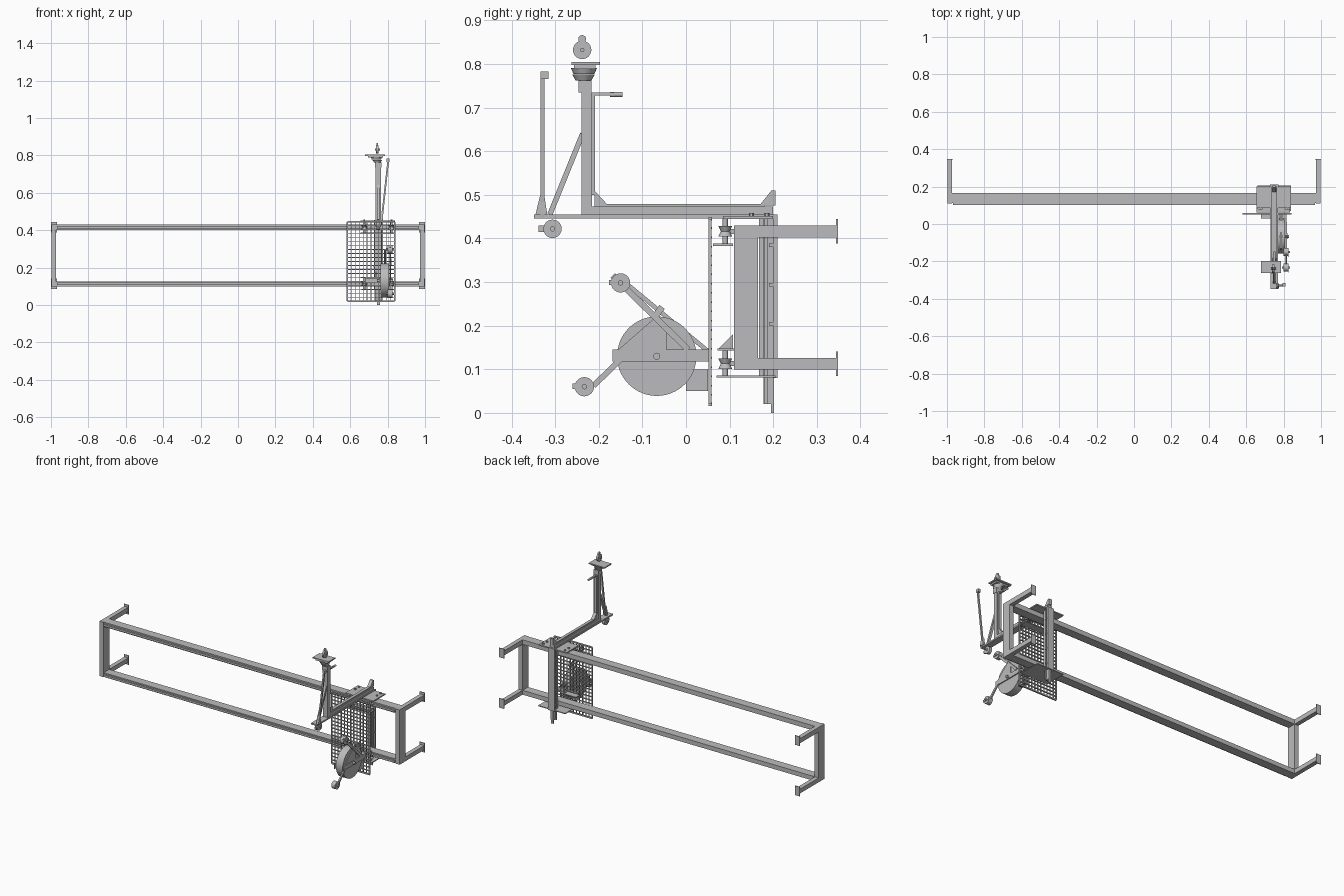
import bpy, bmesh, math
from mathutils import Vector, Matrix

grey = bpy.data.materials.new("painted grey steel")
grey.diffuse_color = (0.5, 0.5, 0.51, 1)


def finish(name, bm, smooth=False):
    bmesh.ops.recalc_face_normals(bm, faces=bm.faces)
    me = bpy.data.meshes.new(name)
    bm.to_mesh(me)
    bm.free()
    me.materials.append(grey)
    ob = bpy.data.objects.new(name, me)
    bpy.context.collection.objects.link(ob)
    if smooth:
        bpy.context.view_layer.objects.active = ob
        ob.select_set(True)
        bpy.ops.object.shade_smooth_by_angle()
        ob.select_set(False)
    return ob


def add_box(bm, x0, x1, y0, y1, z0, z1):
    m = Matrix.Translation(((x0 + x1) / 2, (y0 + y1) / 2, (z0 + z1) / 2))
    bmesh.ops.create_cube(bm, size=1, matrix=m @ Matrix.Diagonal((x1 - x0, y1 - y0, z1 - z0, 1)))


def box(name, *b):
    bm = bmesh.new()
    add_box(bm, *b)
    return finish(name, bm)


def disc(name, c, r, length, axis="X", r2=None, seg=32):
    rot = {"X": Matrix.Rotation(math.pi / 2, 4, "Y"), "Y": Matrix.Rotation(math.pi / 2, 4, "X"),
           "Z": Matrix.Identity(4)}[axis]
    bm = bmesh.new()
    bmesh.ops.create_cone(bm, cap_ends=True, segments=seg, radius1=r, radius2=r if r2 is None else r2,
                          depth=length, matrix=Matrix.Translation(c) @ rot)
    return finish(name, bm, True)


def strut(name, p, q, wx, wd):
    p, q = Vector(p), Vector(q)
    d = (q - p).normalized()
    side = Vector((1, 0, 0))
    side = (side - d * side.dot(d)).normalized()
    up = d.cross(side)
    m = Matrix((side, up, d)).transposed().to_4x4()
    bm = bmesh.new()
    bmesh.ops.create_cube(bm, size=1, matrix=Matrix.Translation((p + q) / 2) @ m
                          @ Matrix.Diagonal((wx, wd, (q - p).length, 1)))
    return finish(name, bm)


def plate(name, pts, x0, x1):
    # side profile in y, z extruded along x
    bm = bmesh.new()
    f = bm.faces.new([bm.verts.new((x0, y, z)) for y, z in pts])
    g = bmesh.ops.extrude_face_region(bm, geom=[f])["geom"]
    for v in g:
        if isinstance(v, bmesh.types.BMVert):
            v.co.x = x1
    return finish(name, bm)


# Long wall frame
for s, side in ((-1, "left"), (1, "right")):
    a, b = sorted((s * 0.972, s * 0.998))
    box(side + "_post", a, b, 0.11, 0.165, 0.10, 0.43)
    for z0, z1, lv in ((0.10, 0.126, "lower"), (0.402, 0.43, "upper")):
        box(f"{side}_{lv}_wall_arm", a, b, 0.165, 0.345, z0, z1)
        zc = (z0 + z1) / 2
        a2, b2 = sorted((s * 0.968, s * 1.0))
        box(f"{side}_{lv}_wall_plate", a2, b2, 0.344, 0.348, zc - 0.028, zc + 0.028)
for z0, z1, lv in ((0.10, 0.126, "lower"), (0.402, 0.43, "upper")):
    box(lv + "_rail", -0.972, 0.972, 0.113, 0.165, z0, z1)
    zc = (z0 + z1) / 2
    box(lv + "_guide_strip", -0.968, 0.968, 0.102, 0.113, zc - 0.006, zc + 0.006)

# Guard mesh
bm = bmesh.new()
X0, X1, Z0, Z1 = 0.585, 0.837, 0.02, 0.445
nx, nz = 12, 20
for i in range(nx + 1):
    x = X0 + (X1 - X0) * i / nx
    w = 0.004 if i in (0, nx) else 0.0018
    add_box(bm, x - w, x + w, 0.052, 0.059, Z0, Z1)
for i in range(nz + 1):
    z = Z0 + (Z1 - Z0) * i / nz
    w = 0.004 if i in (0, nz) else 0.0018
    add_box(bm, X0, X1, 0.0515, 0.0595, z - w, z + w)
finish("guard_mesh", bm)

# Carriage plates with guide rollers
box("carriage_top_plate", 0.655, 0.84, 0.085, 0.20, 0.444, 0.451)
box("carriage_bottom_plate", 0.66, 0.84, 0.07, 0.205, 0.081, 0.086)
box("carriage_upper_shelf", 0.655, 0.835, 0.062, 0.108, 0.383, 0.388)
box("carriage_lower_shelf", 0.655, 0.76, 0.072, 0.11, 0.143, 0.148)
plate("shelf_gusset", [(0.075, 0.148), (0.108, 0.148), (0.108, 0.18)], 0.735, 0.741)
for x in (0.675, 0.82):
    for z in (0.416, 0.113):
        disc("roller_axle", (x, 0.09, z), 0.006, 0.06, "Z", seg=16)
        disc("roller_lower_half", (x, 0.09, z - 0.006), 0.016, 0.012, "Z", 0.010)
        disc("roller_upper_half", (x, 0.09, z + 0.006), 0.010, 0.012, "Z", 0.016)
    for y in (0.15, 0.185):
        disc("plate_bolt", (x, y, 0.454), 0.006, 0.008, "Z", seg=6)

# Vertical slide behind the rails
box("slide_front_bar", 0.733, 0.767, 0.167, 0.178, 0.082, 0.446)
box("slide_centre_bar", 0.74, 0.76, 0.178, 0.20, 0.02, 0.446)
box("slide_back_bar", 0.728, 0.772, 0.20, 0.21, 0.08, 0.455)
for x in (0.731, 0.763):
    box("slide_side_rod", x, x + 0.006, 0.18, 0.188, 0.02, 0.446)
box("slide_foot", 0.742, 0.758, 0.195, 0.202, 0.0, 0.08)
for i in range(4):
    box("slide_clip", 0.725, 0.775, 0.19, 0.204, 0.11 + i * 0.09, 0.118 + i * 0.09)

# Cantilever beam
box("beam_base_plate", 0.73, 0.77, -0.348, 0.21, 0.446, 0.455)
box("beam", 0.735, 0.765, -0.24, 0.20, 0.455, 0.473)
box("beam_top_strip", 0.741, 0.759, -0.20, 0.18, 0.473, 0.479)
plate("beam_end_gusset", [(0.168, 0.475), (0.205, 0.475), (0.205, 0.51), (0.196, 0.51)], 0.74, 0.76)
plate("column_gusset", [(-0.21, 0.473), (-0.178, 0.475), (-0.21, 0.51)], 0.74, 0.76)

# Column with brace and leaning lever
box("column", 0.735, 0.765, -0.24, -0.216, 0.455, 0.735)
box("column_strip", 0.741, 0.759, -0.216, -0.209, 0.50, 0.735)
strut("column_brace", (0.75, -0.312, 0.455), (0.75, -0.237, 0.64), 0.014, 0.012)
strut("leaning_bar", (0.768, -0.329, 0.45), (0.804, -0.329, 0.78), 0.009, 0.009)
plate("bar_foot", [(-0.345, 0.455), (-0.318, 0.455), (-0.325, 0.50), (-0.334, 0.50)], 0.762, 0.776)
box("bar_grip", 0.795, 0.811, -0.334, -0.315, 0.765, 0.783)
disc("lower_pulley", (0.75, -0.306, 0.422), 0.021, 0.018)
box("lower_pulley_tongue", 0.745, 0.755, -0.338, -0.306, 0.415, 0.430)
disc("lower_pulley_pin", (0.75, -0.306, 0.422), 0.006, 0.03, seg=16)

# Head on the column
box("head_block", 0.733, 0.767, -0.247, -0.217, 0.735, 0.762)
disc("head_lower_cone", (0.745, -0.235, 0.769), 0.018, 0.014, "Z", 0.026)
disc("head_upper_cone", (0.74, -0.234, 0.784), 0.024, 0.014, "Z", 0.03)
box("head_plate", 0.68, 0.785, -0.262, -0.197, 0.797, 0.804)
box("head_under_plate", 0.695, 0.775, -0.257, -0.208, 0.788, 0.797)
disc("top_pulley", (0.745, -0.238, 0.832), 0.021, 0.012)
disc("top_pulley_eye", (0.745, -0.238, 0.857), 0.009, 0.008, seg=16)
disc("top_pulley_pin", (0.745, -0.238, 0.832), 0.005, 0.026, seg=16)
box("side_handle", 0.745, 0.757, -0.24, -0.165, 0.727, 0.734)
disc("side_handle_knob", (0.751, -0.16, 0.73), 0.006, 0.028, "Y", seg=16)

# Drum, its bracket and the crank arms
disc("drum", (0.785, -0.067, 0.13), 0.091, 0.046, seg=64)
disc("drum_axle", (0.785, -0.067, 0.13), 0.008, 0.085, seg=16)
for x in (0.755, 0.81):
    box("drum_bracket", x, x + 0.006, -0.168, 0.052, 0.118, 0.145)
box("drum_mount", 0.68, 0.816, 0.03, 0.055, 0.118, 0.145)
plate("drum_side_web", [(-0.155, 0.145), (-0.045, 0.145), (-0.045, 0.187), (-0.075, 0.215)], 0.811, 0.815)
strut("upper_crank", (0.815, -0.168, 0.315), (0.815, 0.005, 0.145), 0.008, 0.014)
strut("lower_crank", (0.815, -0.148, 0.125), (0.815, -0.212, 0.062), 0.008, 0.013)
strut("drum_stop", (0.815, -0.075, 0.215), (0.815, -0.055, 0.243), 0.012, 0.015)
for y, z, nm in ((-0.150, 0.298, "upper"), (-0.233, 0.06, "lower")):
    disc(nm + "_roller", (0.812, y, z), 0.022, 0.026)
    disc(nm + "_roller_pin", (0.812, y, z), 0.006, 0.044, seg=16)
    box(nm + "_roller_tongue", 0.823, 0.827, y - 0.027, y + 0.022, z - 0.005, z + 0.007)
box("belt_housing", 0.775, 0.80, 0.0, 0.05, 0.05, 0.10)
strut("belt_link", (0.785, -0.135, 0.295), (0.785, 0.052, 0.14), 0.01, 0.01)
